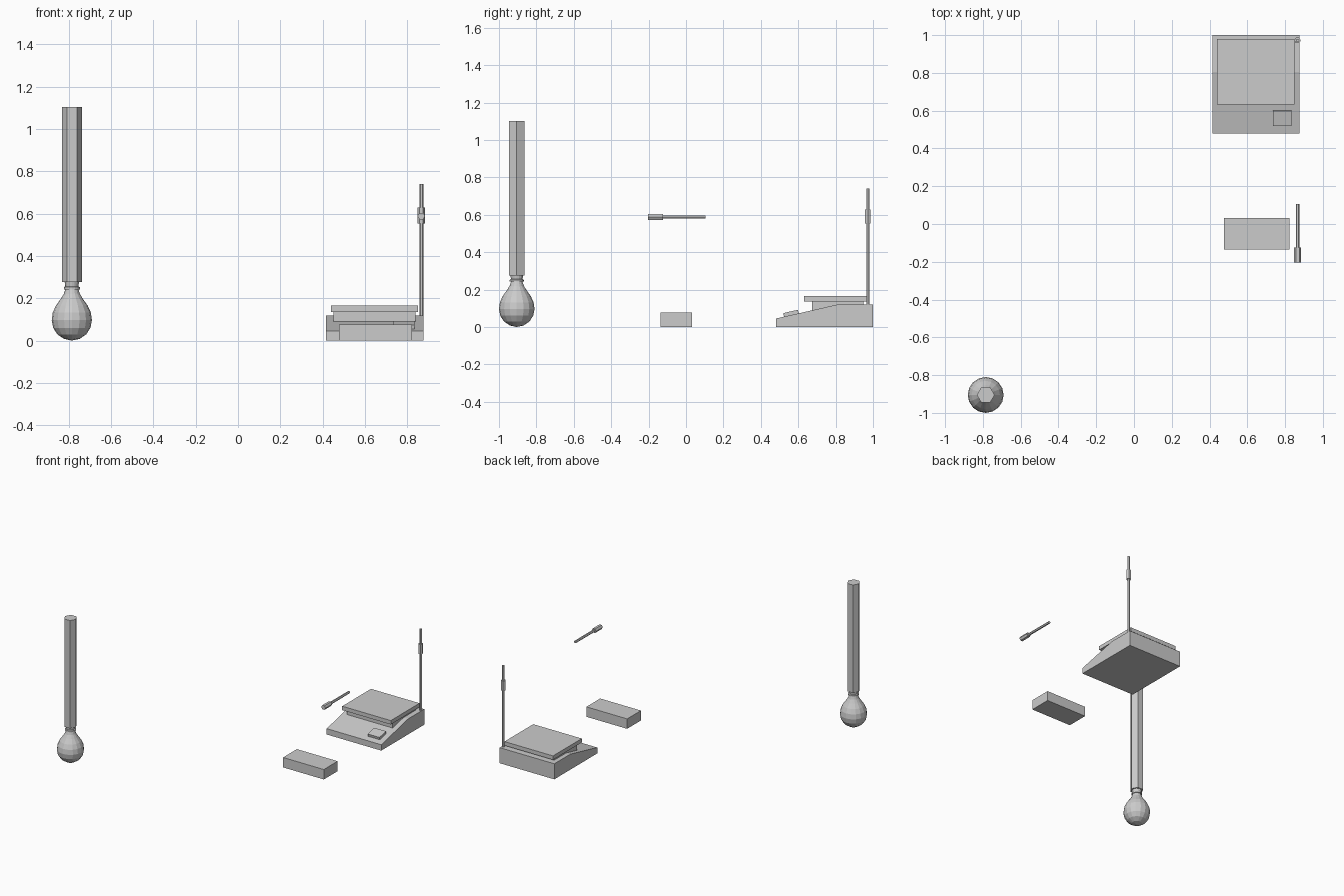
import bpy, bmesh, math
from mathutils import Matrix, Vector

if "Cube" in bpy.data.objects:
    bpy.data.objects.remove(bpy.data.objects["Cube"])


def finish(name, bm):
    bmesh.ops.recalc_face_normals(bm, faces=bm.faces)
    mesh = bpy.data.meshes.new(name)
    bm.to_mesh(mesh)
    bm.free()
    ob = bpy.data.objects.new(name, mesh)
    bpy.context.collection.objects.link(ob)
    return ob


def box(name, lo, hi):
    bm = bmesh.new()
    lo, hi = Vector(lo), Vector(hi)
    size = hi - lo
    bmesh.ops.create_cube(bm, size=1, matrix=Matrix.Translation((lo + hi) / 2) @ Matrix.Diagonal((*size, 1)))
    return finish(name, bm)


def extrude_x(name, profile, x0, x1):
    bm = bmesh.new()
    face = bm.faces.new([bm.verts.new((x0, y, z)) for y, z in profile])
    new = bmesh.ops.extrude_face_region(bm, geom=[face])["geom"]
    bmesh.ops.translate(bm, vec=(x1 - x0, 0, 0), verts=[v for v in new if isinstance(v, bmesh.types.BMVert)])
    return finish(name, bm)


def lathe(name, profile, sides, loc, rot_x=0):
    # profile of (radius, height) spun about z
    bm = bmesh.new()
    vs = [bm.verts.new((r, 0, z)) for r, z in profile]
    edges = [bm.edges.new(p) for p in zip(vs, vs[1:])]
    bmesh.ops.spin(bm, geom=vs + edges, cent=(0, 0, 0), axis=(0, 0, 1), angle=math.tau, steps=sides)
    bmesh.ops.remove_doubles(bm, verts=bm.verts, dist=1e-5)
    ob = finish(name, bm)
    ob.location = loc
    ob.rotation_euler.x = rot_x
    return ob


def rod(name, r, h0, h1, loc, rot_x=0):
    return lathe(name, [(0, h0), (r, h0), (r, h1), (0, h1)], 6, loc, rot_x)


# Round bulb with a collared neck and a tall hexagonal shaft
BULB = (-0.785, -0.905, 0)
lathe("bulb", [(0, 0), (0.037, 0.008), (0.068, 0.029), (0.088, 0.06), (0.095, 0.096),
               (0.09, 0.132), (0.075, 0.165), (0.053, 0.196), (0.038, 0.22), (0.031, 0.242),
               (0.038, 0.242), (0.038, 0.252), (0.031, 0.256), (0.034, 0.278), (0, 0.278)], 16, BULB)
rod("shaft", 0.047, 0.276, 1.102, BULB)

# Wedge-shaped base with sloping front
extrude_x("base", [(0.48, 0), (1.0, 0), (1.0, 0.119), (0.806, 0.119), (0.48, 0.045)], 0.415, 0.877)

# Raised block and top plate
box("plate_support", (0.45, 0.673, 0.06), (0.838, 0.95, 0.137))
box("top_plate", (0.44, 0.632, 0.135), (0.851, 0.98, 0.165))

# Button lying on the slope
slope = (0.119 - 0.045) / (0.806 - 0.48)
ramp = lambda y: 0.045 + slope * (y - 0.48)
extrude_x("button", [(0.525, ramp(0.525) - 0.005), (0.603, ramp(0.603) - 0.005),
                     (0.598, ramp(0.598) + 0.02), (0.52, ramp(0.52) + 0.02)], 0.735, 0.834)

# Upright stand pole with sleeve
POLE = (0.866, 0.972, 0)
rod("pole", 0.0095, 0.1, 0.74, POLE)
rod("pole_sleeve", 0.017, 0.552, 0.628, POLE)

# Loose probe lying along y with a grip at its front end
PROBE = (0.866, 0, 0.588)
rod("probe", 0.0095, -0.105, 0.2, PROBE, math.pi / 2)
rod("probe_grip", 0.018, 0.124, 0.204, PROBE, math.pi / 2)

# Separate brick
box("brick", (0.477, -0.136, 0), (0.822, 0.031, 0.076))
